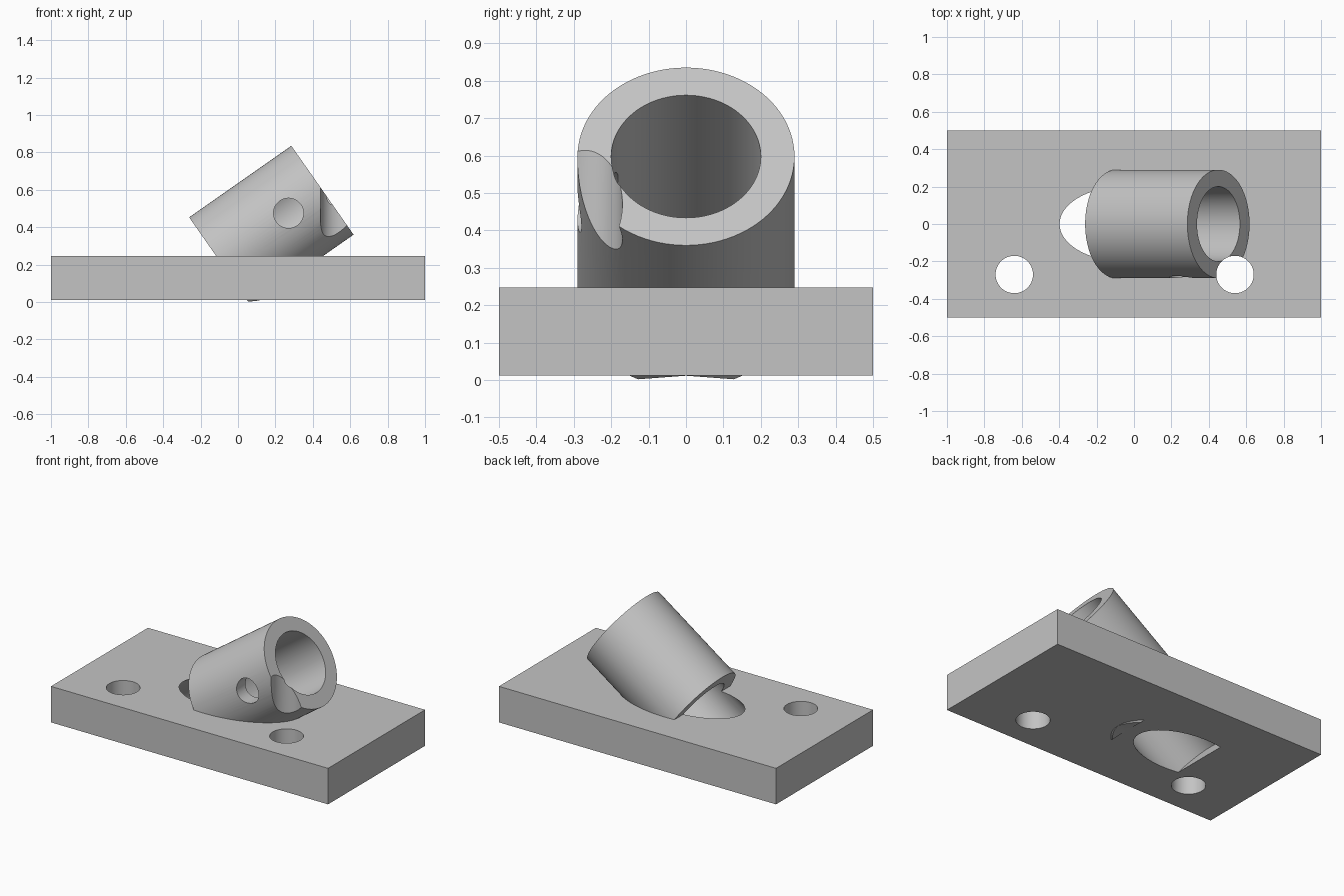
import bpy
from math import radians, sin, cos
from mathutils import Vector

cube = bpy.data.objects.get("Cube")
if cube:
    bpy.data.objects.remove(cube, do_unlink=True)

grey = bpy.data.materials.new("plain grey")
grey.use_nodes = True
colour = (0.55, 0.55, 0.55, 1)
grey.diffuse_color = colour
grey.node_tree.nodes["Principled BSDF"].inputs["Base Color"].default_value = colour

TILT = radians(35)
axis = Vector((cos(TILT), 0, sin(TILT)))
mouth = Vector((0.4515, 0, 0.5975))      # centre of the tube's upper end
bottom, top = 0.012, 0.247               # plate faces


def rod(name, start, end, radius, sides=96):
    """Cylinder running between two points."""
    start, end = Vector(start), Vector(end)
    span = end - start
    bpy.ops.mesh.primitive_cylinder_add(
        vertices=sides, radius=radius, depth=span.length, location=(start + end) / 2)
    ob = bpy.context.object
    ob.name = name
    ob.rotation_euler = span.to_track_quat('Z', 'Y').to_euler()
    return ob


def combine(target, other, operation):
    """Apply a boolean and discard the helper."""
    mod = target.modifiers.new(operation, 'BOOLEAN')
    mod.operation, mod.object, mod.solver = operation, other, 'EXACT'
    bpy.context.view_layer.objects.active = target
    bpy.ops.object.modifier_apply(modifier=mod.name)
    bpy.data.objects.remove(other, do_unlink=True)


# Base plate
bpy.ops.mesh.primitive_cube_add(size=1, location=(0, 0, (bottom + top) / 2))
body = bpy.context.object
body.name = "angled_tube_mount"
body.scale = (2, 1, top - bottom)
bpy.ops.object.transform_apply(location=True, rotation=True, scale=True)

# Tilted tube, with its bore running on down into the plate
combine(body, rod("tube", mouth - axis * 0.667, mouth, 0.29), 'UNION')
combine(body, rod("bore", mouth - axis * 1.112, mouth + axis * 0.2, 0.2), 'DIFFERENCE')

# Two vertical screw holes; one also notches the tube
for x in (-0.64, 0.54):
    combine(body, rod("screw_hole", (x, -0.27, -0.3), (x, -0.27, 1.2), 0.1, 64), 'DIFFERENCE')

# Set screw hole through the front wall of the tube
combine(body, rod("side_hole", (0.27, -0.6, 0.475), (0.27, 0, 0.475), 0.08, 64), 'DIFFERENCE')

# Shallow ridged trim where the tube pokes out beneath the plate
ridge = [(0, 0.0115), (0.14, 0.001), (0.14, -0.1), (-0.14, -0.1), (-0.14, 0.001)]
n = len(ridge)
verts = [(x, y, z) for x in (-0.02, 0.25) for y, z in ridge]
faces = [list(range(n))[::-1], list(range(n, 2 * n))]
faces += [(i, (i + 1) % n, n + (i + 1) % n, n + i) for i in range(n)]
mesh = bpy.data.meshes.new("trim")
mesh.from_pydata(verts, [], faces)
trim = bpy.data.objects.new("trim", mesh)
bpy.context.collection.objects.link(trim)
bpy.ops.object.select_all(action='DESELECT')
trim.select_set(True)
bpy.context.view_layer.objects.active = trim
bpy.ops.object.mode_set(mode='EDIT')
bpy.ops.mesh.select_all(action='SELECT')
bpy.ops.mesh.normals_make_consistent(inside=False)
bpy.ops.object.mode_set(mode='OBJECT')
combine(body, trim, 'DIFFERENCE')

# Finish
body.data.materials.clear()
body.data.materials.append(grey)
for face in body.data.polygons:
    face.material_index = 0
bpy.ops.object.select_all(action='DESELECT')
body.select_set(True)
bpy.context.view_layer.objects.active = body
bpy.ops.object.shade_smooth_by_angle(angle=radians(25))
